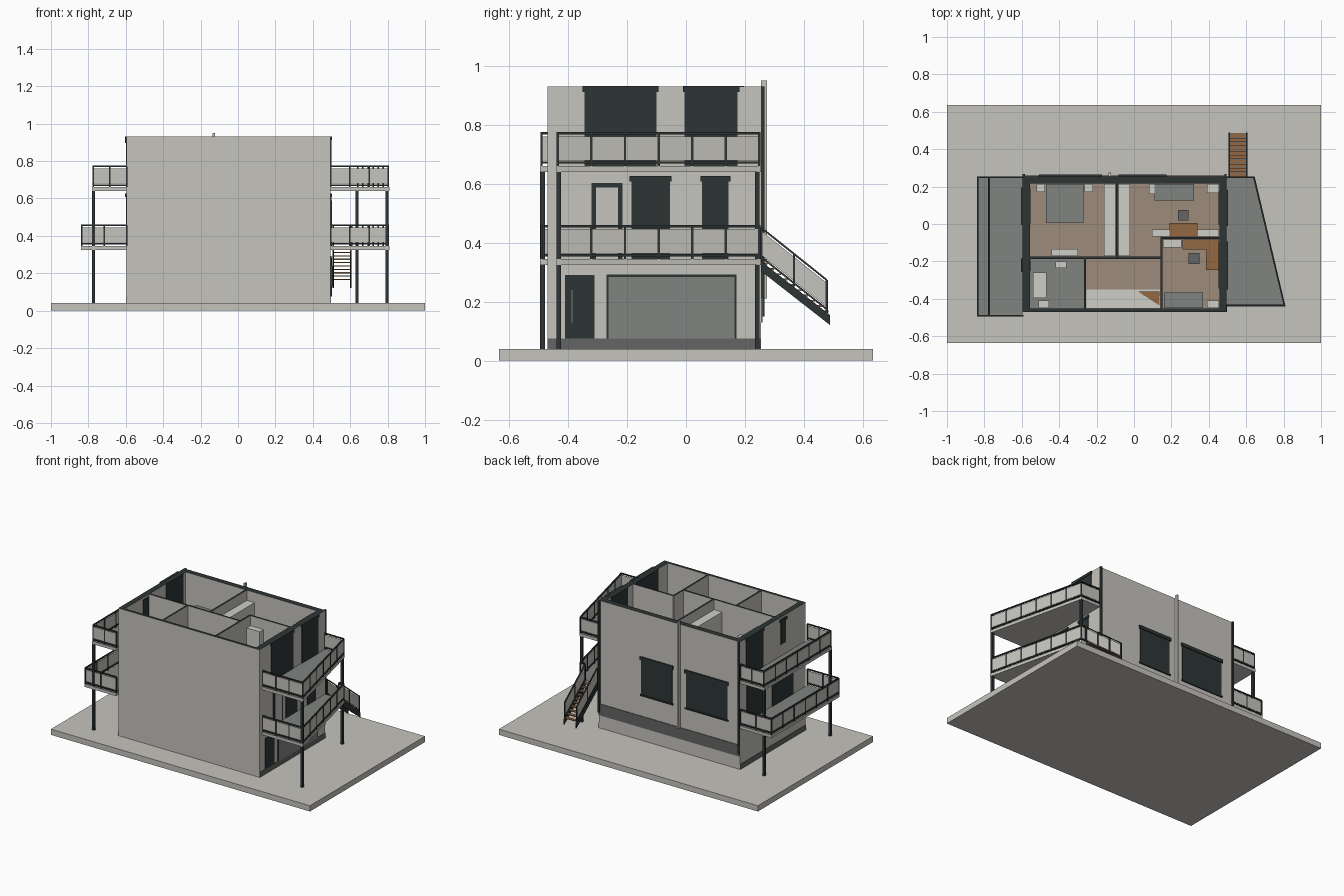
import bpy
import bmesh
from mathutils import Vector

cube = bpy.data.objects.get("Cube")
if cube:
    bpy.data.objects.remove(cube)


def make_material(name, red, green, blue):
    material = bpy.data.materials.new(name)
    material.use_nodes = True
    color = (red, green, blue, 1)
    material.diffuse_color = color
    material.node_tree.nodes["Principled BSDF"].inputs["Base Color"].default_value = color
    return material


concrete = make_material("light concrete", .56, .55, .51)
dark = make_material("dark metal", .027, .036, .036)
grey = make_material("mid grey", .22, .23, .22)
plinth = make_material("plinth grey", .13, .13, .13)
wood = make_material("warm wood", .29, .14, .055)
tan = make_material("tan floor", .34, .26, .2)
white = make_material("pale furniture", .62, .62, .58)

GROUND, LOWER, UPPER, TOP = .04, .345, .66, .93
WEST, EAST, FRONT, BACK = -.595, .495, -.47, .255


def prism(bm, outline, bottom, top, slot=0):
    """Extrude a horizontal outline between two heights."""
    low = [bm.verts.new((x, y, bottom)) for x, y in outline]
    high = [bm.verts.new((x, y, top)) for x, y in outline]
    faces = [bm.faces.new(low[::-1]), bm.faces.new(high)]
    count = len(outline)
    for i in range(count):
        j = (i + 1) % count
        faces.append(bm.faces.new((low[i], low[j], high[j], high[i])))
    for face in faces:
        face.material_index = slot


def box(bm, x0, x1, y0, y1, z0, z1, slot=0):
    prism(bm, [(x0, y0), (x1, y0), (x1, y1), (x0, y1)], z0, z1, slot)


def beam(bm, start, end, width, height, slot=0):
    """Straight bar whose ends stay vertical, so it may also slope."""
    start, end = Vector(start), Vector(end)
    side = (end - start).cross(Vector((0, 0, 1))).normalized() * width / 2
    lift = Vector((0, 0, height / 2))
    rings = [[bm.verts.new(p + o) for o in (side - lift, side + lift, lift - side, -side - lift)]
             for p in (start, end)]
    faces = [bm.faces.new(rings[0]), bm.faces.new(rings[1][::-1])]
    for i in range(4):
        j = (i + 1) % 4
        faces.append(bm.faces.new((rings[0][j], rings[0][i], rings[1][i], rings[1][j])))
    for face in faces:
        face.material_index = slot


def finish(bm, name, *materials, top_slot=None):
    bmesh.ops.recalc_face_normals(bm, faces=bm.faces[:])
    if top_slot is not None:
        for face in bm.faces:
            if face.normal.z > .5:
                face.material_index = top_slot
    mesh = bpy.data.meshes.new(name)
    bm.to_mesh(mesh)
    bm.free()
    for material in materials:
        mesh.materials.append(material)
    part = bpy.data.objects.new(name, mesh)
    bpy.context.scene.collection.objects.link(part)


def block(name, material, *bounds):
    bm = bmesh.new()
    box(bm, *bounds)
    finish(bm, name, material)


def railing(name, start, end, segments):
    """Metal frame with infill panels; also used on the stair slope."""
    bm = bmesh.new()
    start, end = Vector(start), Vector(end)
    up = Vector((0, 0, 1))
    thin = .008
    for height in (.012, .111):
        beam(bm, start + up * height, end + up * height, thin, thin)
    beam(bm, start + up * .06, end + up * .06, .003, .082, 1)
    for i in range(segments + 1):
        p = start.lerp(end, i / segments)
        box(bm, p.x - thin / 2, p.x + thin / 2, p.y - thin / 2, p.y + thin / 2, p.z, p.z + .112)
    finish(bm, name, dark, concrete)


# Site slab, outer walls and partitions with dark caps
block("ground_slab", concrete, -1, 1, -.635, .635, 0, GROUND)
bm = bmesh.new()
thick = .038
box(bm, WEST, EAST, FRONT, FRONT + thick / 2, GROUND, TOP)
box(bm, WEST, EAST, BACK - thick, BACK, GROUND, TOP)
for x in (WEST, EAST - thick):
    box(bm, x, x + thick, FRONT + thick / 2, BACK - thick, GROUND, TOP)
finish(bm, "outer_walls", concrete, dark, top_slot=1)

bm = bmesh.new()
half = .006
for x, y0, y1 in ((-.09, -.18, .22), (.147, -.455, -.07), (-.262, -.455, -.18)):
    box(bm, x - half, x + half, y0, y1, UPPER, TOP)
for y, x0, x1 in ((-.18, -.56, .147), (-.075, .147, .46)):
    box(bm, x0, x1, y - half, y + half, UPPER, TOP - .001)
finish(bm, "partition_walls", concrete, dark, top_slot=1)

for name, level in (("middle_floor", LOWER), ("upper_floor", UPPER)):
    block(name, tan, WEST + thick, EAST - thick, FRONT + thick / 2, BACK - thick, level - .02, level)
block("bathroom_floor", grey, -.557, -.268, -.451, -.186, UPPER, UPPER + .003)

# Plinth strips on the sides, raised band on the back
for name, x in (("east_plinth", EAST), ("west_plinth", WEST)):
    block(name, plinth, x - .003, x + .003, FRONT, BACK, GROUND, .075)
block("back_band", plinth, WEST, EAST, BACK, BACK + .004, .13, .21)


# Doors and windows, slightly proud of the wall on both faces
def side_opening(name, x, y0, y1, z0, z1, material=dark, shutter=True):
    inner = x + thick if x < 0 else x - thick
    low, high = min(x, inner) - .004, max(x, inner) + .004
    block(name, material, low, high, y0, y1, z0, z1)
    if shutter:
        block(name + "_shutter_box", dark, x - .008, x + .008, y0 - .006, y1 + .006, z1 - .018, z1 + .001)


side_opening("east_upper_window_wide", EAST, -.345, -.1, UPPER, TOP)
side_opening("east_upper_window", EAST, -.005, .175, UPPER, TOP)
side_opening("east_middle_window_wide", EAST, -.185, -.055, LOWER, .625)
side_opening("east_middle_window", EAST, .055, .145, LOWER, .625)
side_opening("east_door_frame", EAST, -.32, -.215, LOWER, .603, shutter=False)
block("east_door_panel", concrete, EAST, EAST + .007, -.305, -.23, LOWER, .588)
side_opening("entrance_door", EAST, -.41, -.31, .075, .29, shutter=False)
block("entrance_handle", grey, EAST, EAST + .009, -.389, -.385, .13, .24)
side_opening("garage_frame", EAST, -.27, .172, .075, .292, shutter=False)
block("garage_door", grey, EAST, EAST + .007, -.263, .165, .075, .284)
side_opening("west_upper_window", WEST, 0, .19, UPPER, TOP)
side_opening("west_bathroom_window", WEST, -.25, -.19, .74, .915)
side_opening("west_middle_window", WEST, .0, .18, LOWER, .625)
side_opening("west_middle_window_wide", WEST, -.33, -.1, LOWER, .625)

for name, x0, x1 in (("back_window", -.075, .165), ("back_window_wide", -.5, -.18)):
    block(name, dark, x0, x1, BACK - thick, BACK + .004, .36, .61)
    block(name + "_shutter_box", dark, x0 - .008, x1 + .008, BACK, BACK + .01, .602, .625)
    block(name + "_sill", dark, x0 - .006, x1 + .006, BACK, BACK + .009, .352, .362)

# Downpipes on the back
for name, x in (("downpipe_left", EAST - .006), ("downpipe_right", WEST + .006)):
    block(name, dark, x - .006, x + .006, BACK, BACK + .012, .15, TOP)
block("vent_pipe", concrete, -.135, -.123, BACK, BACK + .02, .21, TOP + .02)

# Balconies: angled on one side, straight on the other
for name, level, west_edge in (("lower", LOWER, -.84), ("upper", UPPER, -.78)):
    bm = bmesh.new()
    prism(bm, [(EAST, -.44), (.81, -.44), (.645, BACK), (EAST, BACK)], level - .02, level)
    finish(bm, name + "_east_deck", concrete, grey, top_slot=1)
    bm = bmesh.new()
    box(bm, west_edge, WEST, -.495, BACK, level - .02, level)
    finish(bm, name + "_west_deck", concrete, grey, top_slot=1)

    back_y = BACK - .006
    railing(name + "_east_rail", (.804, -.435, level), (.641, back_y, level), 6)
    railing(name + "_east_front_rail", (EAST, -.435, level), (.804, -.435, level), 3)
    rail_start = .607 if name == "lower" else EAST
    railing(name + "_east_back_rail", (rail_start, back_y, level), (.641, back_y, level), 1)
    edge = west_edge + .005
    railing(name + "_west_rail", (edge, -.49, level), (edge, back_y, level), 6)
    for end, y in (("front", -.49), ("back", back_y)):
        railing(name + "_west_rail_" + end, (edge, y, level), (WEST, y, level), 2)

for name, x, y in (("east_front", .797, -.432), ("east_back", .635, .242),
                   ("west_front", -.772, -.487), ("west_back", -.772, .242)):
    block(name + "_post", dark, x - .008, x + .008, y - .008, y + .008, GROUND, UPPER - .02)

# Outside stair
bm = bmesh.new()
for x in (.508, .602):
    beam(bm, (x, BACK, .32), (x, .488, .138), .008, .034)
    railing("stair_rail", (x, BACK, LOWER - .005), (x, .478, .162), 2)
steps = 10
for i in range(steps):
    y = BACK + .023 * i
    z = .326 - .018 * i
    box(bm, .512, .598, y, y + .021, z, z + .006, 1)
finish(bm, "outside_stair", dark, wood)


# Furniture on the open upper floor
def furnish(name, material, x0, x1, y0, y1, height, base=0):
    block(name, material, x0, x1, y0, y1, UPPER + base, UPPER + height)


furnish("double_bed", grey, -.47, -.27, .005, .215, .06)
furnish("nightstand_left", white, -.52, -.475, .17, .215, .05)
furnish("nightstand_right", white, -.265, -.22, .17, .215, .05)
furnish("dresser", white, -.44, -.3, -.172, -.135, .08)
furnish("wardrobe_west", white, -.16, -.098, -.17, .215, .2)
furnish("wardrobe_east", white, -.082, -.022, -.17, .215, .2)
furnish("back_bed", grey, .11, .32, .125, .215, .06)
furnish("corner_cabinet", white, .39, .455, .165, .215, .2)
furnish("bedside_shelf", white, .08, .11, .16, .215, .06)
furnish("back_desk", wood, .19, .34, -.067, .005, .08, .07)
furnish("back_desk_side", white, .095, .19, -.067, -.03, .08)
furnish("corner_shelf", white, .34, .455, -.067, -.03, .06)
furnish("back_chair", plinth, .235, .292, .02, .075, .055)
furnish("front_desk", wood, .26, .455, -.135, -.083, .08, .07)
furnish("front_desk_wing", wood, .385, .455, -.245, -.135, .08, .07)
furnish("front_cabinet", white, .155, .255, -.125, -.083, .2)
furnish("front_chair", plinth, .292, .35, -.215, -.155, .055)
furnish("front_bed", grey, .16, .37, -.449, -.365, .06)
furnish("front_nightstand", white, .39, .455, -.449, -.41, .05)
furnish("bathtub", white, -.54, -.468, -.395, -.26, .06)
furnish("wash_basin", white, -.42, -.36, -.235, -.2, .09)
furnish("toilet", white, -.51, -.455, -.449, -.41, .05)

# Stairwell with winding treads
furnish("stairwell", white, -.255, .14, -.45, -.35, .004)
bm = bmesh.new()
for i in range(3):
    height = UPPER + .006 + .006 * i
    prism(bm, [(.02, -.36), (.135, -.435 + .025 * i), (.135, -.41 + .025 * i)], UPPER, height)
finish(bm, "winding_treads", wood)
